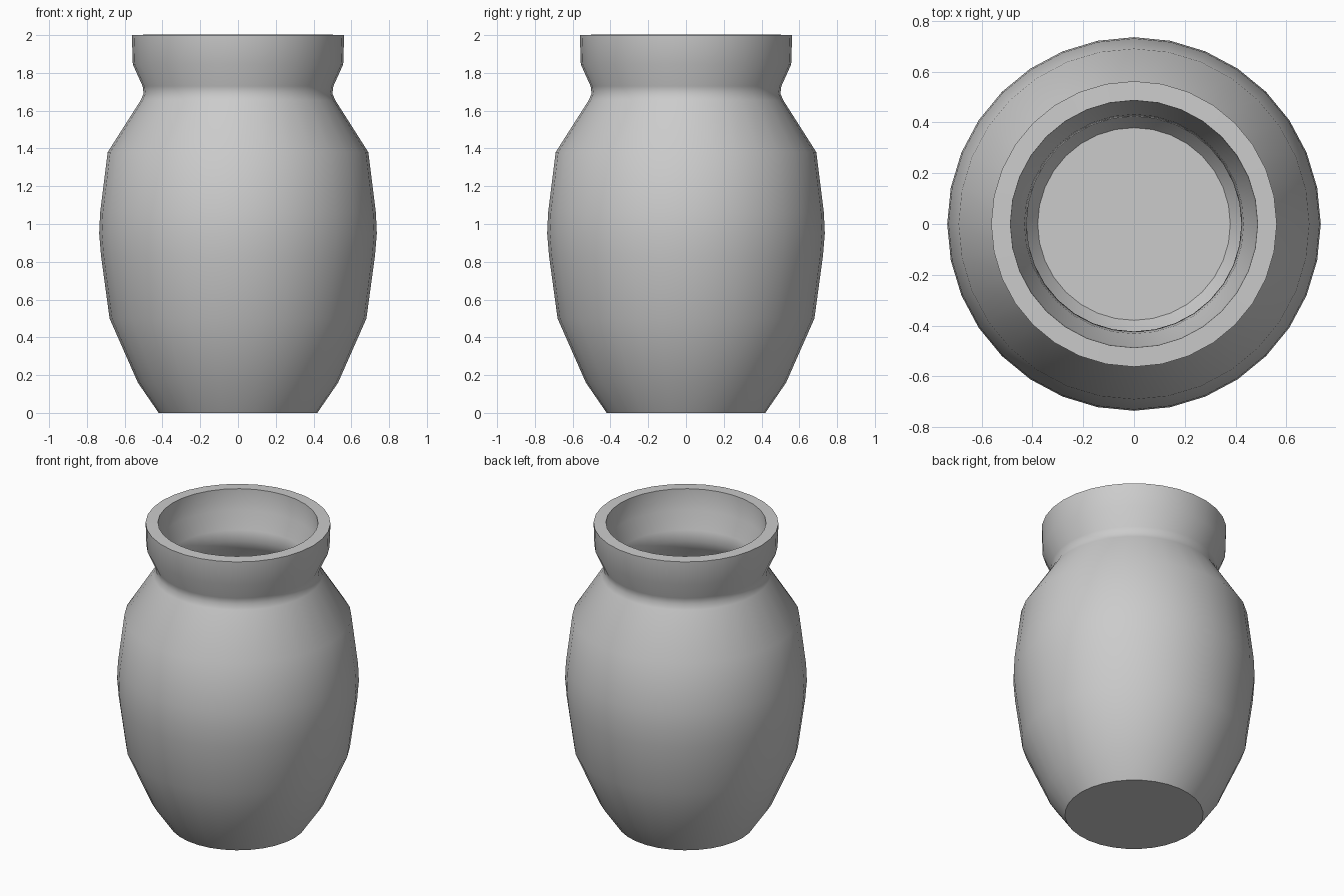
import bpy, bmesh, math

if "Cube" in bpy.data.objects:
    bpy.data.objects.remove(bpy.data.objects["Cube"])

SEGMENTS = 32
WALL = 0.075

# Outer profile from foot to rim: (radius, height)
profile = [(0.42, 0.0), (0.53, 0.16), (0.68, 0.50), (0.725, 0.83),
           (0.735, 0.95), (0.73, 1.06), (0.69, 1.38), (0.515, 1.655),
           (0.50, 1.69), (0.505, 1.73), (0.557, 1.845), (0.562, 2.0)]

# Revolve the profile into rings joined by quads
bm = bmesh.new()
rings = []
for r, z in profile:
    rings.append([bm.verts.new((r * math.cos(2 * math.pi * i / SEGMENTS),
                                r * math.sin(2 * math.pi * i / SEGMENTS), z))
                  for i in range(SEGMENTS)])
for low, high in zip(rings, rings[1:]):
    for i in range(SEGMENTS):
        j = (i + 1) % SEGMENTS
        bm.faces.new((low[i], low[j], high[j], high[i]))

# Closed flat base
bm.faces.new(rings[0][::-1])

mesh = bpy.data.meshes.new("vase")
bm.to_mesh(mesh)
bm.free()
vase = bpy.data.objects.new("vase", mesh)
bpy.context.collection.objects.link(vase)
bpy.context.view_layer.objects.active = vase
vase.select_set(True)

# Wall thickness, inward, leaving the mouth open
solid = vase.modifiers.new("wall", 'SOLIDIFY')
solid.thickness = WALL
solid.offset = -1
solid.use_even_offset = True
bpy.ops.object.modifier_apply(modifier=solid.name)

# Smooth body with crisp rim and base edges
bpy.ops.object.shade_smooth_by_angle(angle=math.radians(40))
